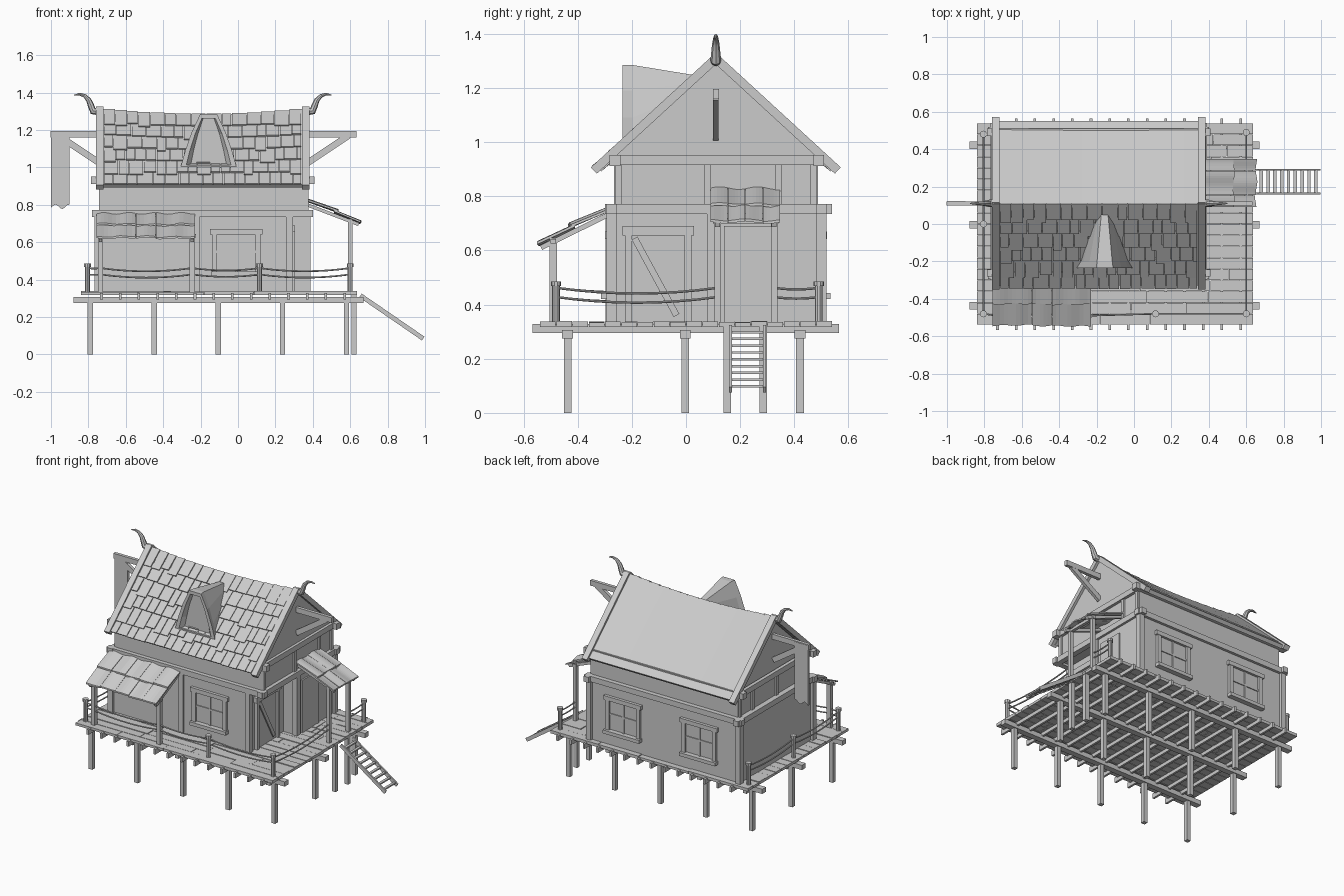
import bpy, bmesh, math, random
from mathutils import Vector, Matrix

if "Cube" in bpy.data.objects:
    bpy.data.objects.remove(bpy.data.objects["Cube"])
random.seed(4)
X, Y, Z = Vector((1, 0, 0)), Vector((0, 1, 0)), Vector((0, 0, 1))


class Part:
    """Collects simple solids into one named mesh object."""
    def __init__(self, name):
        self.name, self.bm = name, bmesh.new()

    def box(self, x0, x1, y0, y1, z0, z1):
        m = Matrix.Translation(((x0 + x1) / 2, (y0 + y1) / 2, (z0 + z1) / 2)) @ Matrix.Diagonal((x1 - x0, y1 - y0, z1 - z0, 1))
        bmesh.ops.create_cube(self.bm, size=1, matrix=m)
        return self

    def bar(self, a, b, w, t, side):
        a, b = Vector(a), Vector(b)
        d = b - a
        n = d.cross(side).normalized()
        u = n.cross(d).normalized()
        m = Matrix((u * w, n * t, d)).transposed().to_4x4()
        m.translation = (a + b) / 2
        bmesh.ops.create_cube(self.bm, size=1, matrix=m)
        return self

    def cyl(self, x, y, z0, z1, r):
        bmesh.ops.create_cone(self.bm, cap_ends=True, segments=10, radius1=r, radius2=r, depth=z1 - z0,
                              matrix=Matrix.Translation((x, y, (z0 + z1) / 2)))
        return self

    def loft(self, rings, caps=True):
        vs = [[self.bm.verts.new(p) for p in r] for r in rings]
        n = len(vs[0])
        for a, b in zip(vs, vs[1:]):
            for i in range(n):
                self.bm.faces.new((a[i], a[(i + 1) % n], b[(i + 1) % n], b[i]))
        if caps:
            self.bm.faces.new(vs[0])
            self.bm.faces.new(vs[-1][::-1])
        return self

    def done(self):
        bmesh.ops.recalc_face_normals(self.bm, faces=self.bm.faces)
        me = bpy.data.meshes.new(self.name)
        self.bm.to_mesh(me)
        self.bm.free()
        ob = bpy.data.objects.new(self.name, me)
        bpy.context.collection.objects.link(ob)
        return ob


def tube(name, paths, r):
    """Round curve through points (x, y, z, radius factor), converted to mesh."""
    cu = bpy.data.curves.new(name, 'CURVE')
    cu.dimensions, cu.bevel_depth, cu.bevel_resolution, cu.use_fill_caps = '3D', r, 2, True
    for pts in paths:
        sp = cu.splines.new('POLY')
        sp.points.add(len(pts) - 1)
        for q, p in zip(sp.points, pts):
            q.co, q.radius = (*p[:3], 1), p[3]
    ob = bpy.data.objects.new(name, cu)
    bpy.context.collection.objects.link(ob)
    bpy.ops.object.select_all(action='DESELECT')
    ob.select_set(True)
    bpy.context.view_layer.objects.active = ob
    bpy.ops.object.convert(target='MESH')
    bpy.ops.object.shade_smooth_by_angle()


# stilts, beams, joists and deck planks
stilts, beams, joists, planks = Part("stilts"), Part("deck_beams"), Part("joists"), Part("deck_planks")
for y in (-0.437, -0.003, 0.421):
    beams.box(-0.88, 0.67, y - 0.02, y + 0.02, 0.275, 0.307)
    for i in range(5):
        x = -0.79 + 0.3425 * i
        stilts.box(x - 0.014, x + 0.014, y - 0.014, y + 0.014, 0, 0.28)
for y in (0.153, 0.286):
    stilts.box(0.606, 0.634, y - 0.014, y + 0.014, 0, 0.33)
for i in range(14):
    x = -0.73 + 0.1 * i
    joists.box(x - 0.007, x + 0.007, -0.567, 0.565, 0.295, 0.329)
for i in range(18):
    y, x = -0.54 + 0.06 * i, -0.84
    while x < 0.63:
        x2 = min(x + random.uniform(0.25, 0.5), 0.64)
        if x2 > 0.56:
            x2 = 0.64
        planks.box(x, x2 - 0.003, y + 0.0015, y + 0.0585, 0.318, 0.336 + random.uniform(-0.002, 0.003))
        x = x2
for p in (stilts, beams, joists, planks):
    p.done()

# ladder
lad = Part("ladder")
for y in (0.164, 0.29):
    lad.bar((0.655, y, 0.315), (0.99, y, 0.085), 0.01, 0.024, Y)
for i in range(9):
    t = (i + 0.7) / 9.2
    x, z = 0.655 + 0.335 * t, 0.315 - 0.23 * t
    lad.box(x - 0.009, x + 0.009, 0.16, 0.294, z - 0.004, z + 0.005)
lad.done()

# walls: L-shaped ground floor, upper floor and gables
plan = [(-0.75, -0.28), (0.28, -0.28), (0.28, 0.085), (0.375, 0.085), (0.375, 0.5), (-0.75, 0.5)]
Part("ground_walls").loft([[(x, y, z) for x, y in plan] for z in (0.33, 0.75)]).done()
Part("upper_walls").box(-0.73, 0.365, -0.265, 0.487, 0.75, 0.95).done()
tri = [(-0.28, 0.93), (0.5, 0.93), (0.11, 1.285)]
g = Part("gable_walls")
for x in (-0.73, 0.34):
    g.loft([[(xx, y, z) for y, z in tri] for xx in (x, x + 0.025)])
g.done()

# timber frame
f = Part("timber_frame")
for y in (-0.275, 0.5):
    f.box(-0.78, 0.40, y - 0.018, y + 0.018, 0.735, 0.772)
for y in (-0.262, 0.49):
    f.box(-0.785, 0.41, y - 0.02, y + 0.02, 0.912, 0.952)
for x in (-0.75, 0.372):
    f.box(x - 0.018, x + 0.018, -0.30, 0.54, 0.735, 0.772)
    f.box(x - 0.012, x + 0.012, -0.28, 0.51, 0.915, 0.952)
for x, y in ((-0.75, -0.28), (-0.75, 0.5), (0.37, 0.5), (0.37, 0.095), (0.275, -0.275), (-0.225, -0.275)):
    f.box(x - 0.018, x + 0.018, y - 0.018, y + 0.018, 0.33, 0.74)
for x in (-0.73, 0.365):
    for y in (-0.25, 0.08, 0.34, 0.47):
        f.box(x - 0.012, x + 0.012, y - 0.012, y + 0.012, 0.77, 0.92)
f.done()

# doors
d = Part("side_door").box(0.27, 0.29, -0.2, -0.005, 0.335, 0.655)
d.bar((0.293, -0.19, 0.645), (0.293, -0.035, 0.36), 0.012, 0.024, X)
d.box(0.27, 0.302, -0.225, -0.2, 0.335, 0.69).box(0.27, 0.302, -0.005, 0.02, 0.335, 0.69)
d.box(0.27, 0.306, -0.235, 0.03, 0.655, 0.69).done()
Part("porch_door").box(0.37, 0.385, 0.14, 0.315, 0.335, 0.69).done()

# windows
def window(name, cx, y, s):
    def b(x0, x1, out, z0, z1):
        a, c = sorted((y - s * 0.01, y + s * out))
        w.box(cx + x0, cx + x1, a, c, z0, z1)
    w = Part(name)
    b(-0.11, 0.11, 0.004, 0.445, 0.65)
    for q in (-1, 1):
        b(q * 0.115 - 0.014, q * 0.115 + 0.014, 0.017, 0.44, 0.655)
    b(-0.14, 0.14, 0.02, 0.642, 0.67)
    b(-0.135, 0.135, 0.034, 0.42, 0.443)
    b(-0.006, 0.006, 0.01, 0.44, 0.65)
    b(-0.11, 0.11, 0.01, 0.543, 0.555)
    w.done()

window("front_window", -0.01, -0.28, -1)
window("back_window_a", 0.115, 0.5, 1)
window("back_window_b", -0.455, 0.5, 1)

# sagging roof: s runs 0 at the ridge to 1 at the eave
def roof(x, s, side, lift=0.0):
    sag = 0.032 * (1 - ((x + 0.19) / 0.56) ** 2)
    return Vector((x, 0.11 + side * (0.44 * s + 0.68 * lift), 1.315 - 0.405 * s - sag * (1 - s) + 0.73 * lift))

r = Part("roof_slabs")
for side in (-1, 1):
    r.loft([[roof(x, 0, side), roof(x, 1, side), roof(x, 1, side, -0.025), (x, 0.11, roof(x, 0, side).z - 0.034)]
            for x in [-0.74 + 1.1 * i / 12 for i in range(13)]])
r.done()
b = Part("bargeboards")
for x in (-0.738, 0.362):
    for side in (-1, 1):
        b.bar(roof(x, -0.005, side, -0.004), roof(x, 1.03, side, -0.004), 0.04, 0.032, X)
b.done()

# shingles on the front slope
sh = Part("shingles")
for row in range(6):
    x = -0.715
    while x < 0.34:
        w = random.uniform(0.045, 0.085)
        w = w if x + w < 0.32 else 0.34 - x
        s0, s1 = row / 6, (row + 1) / 6 + random.choice((0.015, 0.015, 0.05))
        c = x + w / 2
        sh.bar(roof(c, s0, -1, 0.001), roof(c, min(s1, 1.02), -1, 0.01), w - 0.004, 0.008, X)
        x += w
sh.done()

# dormer: truncated arch tapering back into the roof
half = [(0.15, 1.0), (0.125, 1.09), (0.09, 1.19), (0.045, 1.285)]
prof = half + [(-x, z) for x, z in half[::-1]]
def ring(k, y, dz=0.0, kz=1.0):
    return [(-0.157 + x * k, y, 1.0 + (z - 1.0) * kz + dz) for x, z in prof]
outer = ring(1, -0.235)
inner = ring(0.8, -0.235, 0.012, 0.88)
Part("dormer").loft([[(-0.157 + (x + 0.157) * 0.8, -0.21, z) for x, y, z in inner], inner, outer,
                     ring(0.9, -0.2), [(-0.157 + x * 0.4, 0.05, 1.17 + (z - 1.0) * 0.26) for x, z in prof]]).done()

# ridge horns
horn = [(0.0, 1.30, 1), (0.022, 1.302, 1.0), (0.033, 1.33, 0.85), (0.045, 1.36, 0.7),
        (0.067, 1.383, 0.5), (0.095, 1.392, 0.35), (0.122, 1.386, 0.15)]
tube("ridge_horns", [[(-0.188 + q * (0.565 + x), 0.11, z, k) for x, z, k in horn] for q in (-1, 1)], 0.02)

# hoist beams with braces, and the hanging banner
h = Part("hoist_beams")
for q in (-1, 1):
    at = lambda x, z: (-0.185 + q * x, 0.11, z)
    h.bar(at(0.53, 1.178), at(0.818, 1.178), 0.022, 0.035, Y)
    h.bar(at(0.55, 1.02), at(0.775, 1.17), 0.02, 0.035, Y)
h.done()
edge = [(-0.9 - 0.0125 * i, 0.79 + 0.012 * math.sin(i * 1.1 + 1.2)) for i in range(9)]
Part("banner").loft([[(x, y, z) for x, z in [(-1, 1.19), (-0.9, 1.19)] + edge] for y in (0.105, 0.123)]).done()

# porch awnings: two overlapping courses of wavy shingle strips
def awning(name, n, width, place):
    a = Part(name)
    for row in range(2):
        for i in range(n):
            u0, u1 = width * i / n, width * (i + 1) / n - 0.002
            j, lift = random.uniform(-0.02, 0.015), random.uniform(0, 0.005)
            v0, v1 = (0, 0.57 + j) if row == 0 else (0.5, 1.0 + j)
            rings = []
            for k in range(6):
                u = u0 + (u1 - u0) * k / 5
                wave = 0.005 * math.sin(u * 45 + row * 2)
                z = wave + lift + 0.01 * (1 - row)
                v2 = v1 + wave * 3
                rings.append([place(u, v0, wave), place(u, v2, z), place(u, v2, z - 0.01), place(u, v0, wave - 0.01)])
            a.loft(rings)
    a.done()

awning("front_awning", 5, 0.53, lambda u, v, h: (-0.757 + u, -0.275 - 0.27 * v, 0.762 - 0.135 * v + h))
awning("side_awning", 4, 0.26, lambda u, v, h: (0.37 + 0.285 * v, 0.09 + u, 0.83 - 0.12 * v + h))
p = Part("awning_posts")
for x in (-0.735, -0.245):
    p.box(x - 0.014, x + 0.014, -0.504, -0.476, 0.33, 0.645)
    p.bar((x, -0.28, 0.735), (x, -0.535, 0.61), 0.018, 0.018, X)
p.box(-0.755, -0.225, -0.5, -0.48, 0.625, 0.643)
for y in (0.117, 0.325):
    p.box(0.588, 0.612, y - 0.012, y + 0.012, 0.33, 0.725)
    p.bar((0.37, y, 0.8), (0.645, y, 0.695), 0.018, 0.018, Y)
p.box(0.59, 0.61, 0.1, 0.342, 0.7, 0.72)
p.done()

# railing posts and sagging ropes
rp = Part("railing_posts")
for x, y in ((-0.805, -0.48), (0.115, -0.48), (0.6, -0.48), (-0.805, 0), (-0.805, 0.48), (0.6, 0.49)):
    rp.cyl(x, y, 0.33, 0.475, 0.014).cyl(x, y, 0.468, 0.486, 0.019)
rp.done()
runs = [[(-0.805, 0.48), (-0.805, 0), (-0.805, -0.48), (-0.735, -0.49), (-0.245, -0.49), (0.115, -0.48),
         (0.6, -0.48), (0.6, 0.117)], [(0.6, 0.325), (0.6, 0.49)]]
ropes = []
for run in runs:
    for a, c in zip(run, run[1:]):
        for z in (0.462, 0.428):
            dip = 0.035 * math.dist(a, c)
            ropes.append([(a[0] + (c[0] - a[0]) * t, a[1] + (c[1] - a[1]) * t, z - 4 * dip * t * (1 - t), 1)
                          for t in [i / 8 for i in range(9)]])
tube("railing_ropes", ropes, 0.0045)
